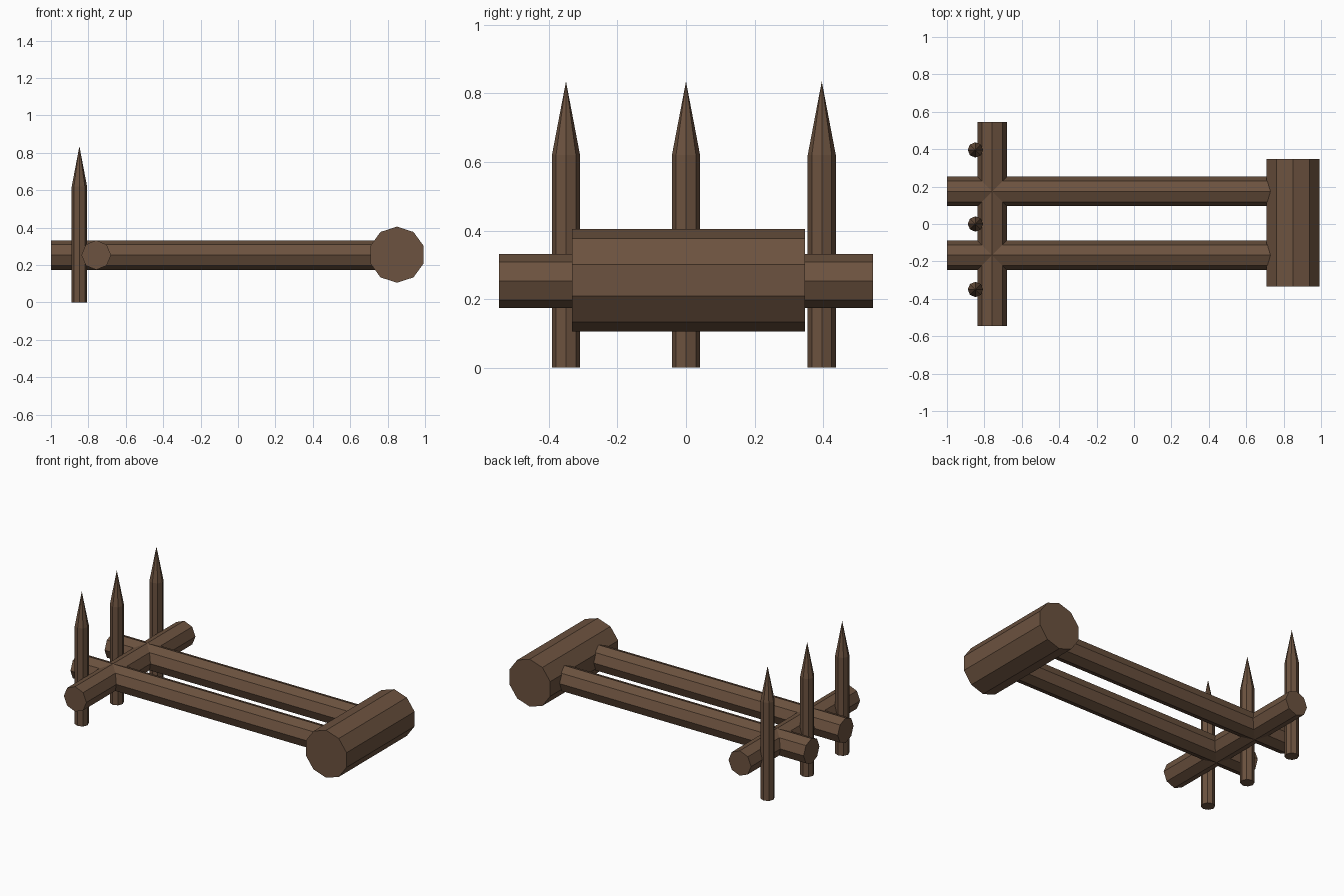
import bpy
import bmesh
from math import pi
from mathutils import Matrix, Vector

if "Cube" in bpy.data.objects:
    bpy.data.objects.remove(bpy.data.objects["Cube"])

wood = bpy.data.materials.new("brown_wood")
wood.diffuse_color = (0.15, 0.085, 0.05, 1)
wood.use_nodes = True
wood.node_tree.nodes["Principled BSDF"].inputs["Base Color"].default_value = wood.diffuse_color


def log(name, start, axis, length, radius, sides, tip=0):
    """Straight faceted log from start along axis, optionally sharpened to a point."""
    bm = bmesh.new()
    bmesh.ops.create_cone(bm, cap_ends=True, segments=sides, radius1=radius,
                          radius2=radius, depth=length,
                          matrix=Matrix.Rotation(pi / 2, 4, "Z"))
    bmesh.ops.translate(bm, verts=bm.verts, vec=(0, 0, length / 2))
    if tip:
        cap = max(bm.faces, key=lambda f: f.calc_center_median().z)
        poked = bmesh.ops.poke(bm, faces=[cap])
        poked["verts"][0].co.z += tip
    turn = {"X": Matrix.Rotation(pi / 2, 4, "Y"),
            "Y": Matrix.Rotation(-pi / 2, 4, "X"),
            "Z": Matrix.Identity(4)}[axis]
    if sides == 10:  # corner of the thick log points outward
        turn = turn @ Matrix.Rotation(pi / 2, 4, "Z")
    bm.transform(Matrix.Translation(Vector(start)) @ turn)
    bmesh.ops.recalc_face_normals(bm, faces=bm.faces)
    mesh = bpy.data.meshes.new(name)
    bm.to_mesh(mesh)
    bm.free()
    mesh.materials.append(wood)
    obj = bpy.data.objects.new(name, mesh)
    bpy.context.collection.objects.link(obj)
    return obj


# Thick log at the right end
log("end_log", (0.85, -0.333, 0.255), "Y", 0.68, 0.15, 10)

# Two long beams running into the thick log
for name, y in (("front_beam", -0.167), ("back_beam", 0.174)):
    log(name, (-1.0, y, 0.253), "X", 1.8, 0.079, 8)

# Cross bar over the left end
log("cross_bar", (-0.758, -0.545, 0.253), "Y", 1.09, 0.079, 8)

# Sharpened upright stakes
for name, y in (("front_stake", -0.35), ("middle_stake", 0.0), ("back_stake", 0.396)):
    log(name, (-0.848, y, 0), "Z", 0.62, 0.041, 8, tip=0.215)
